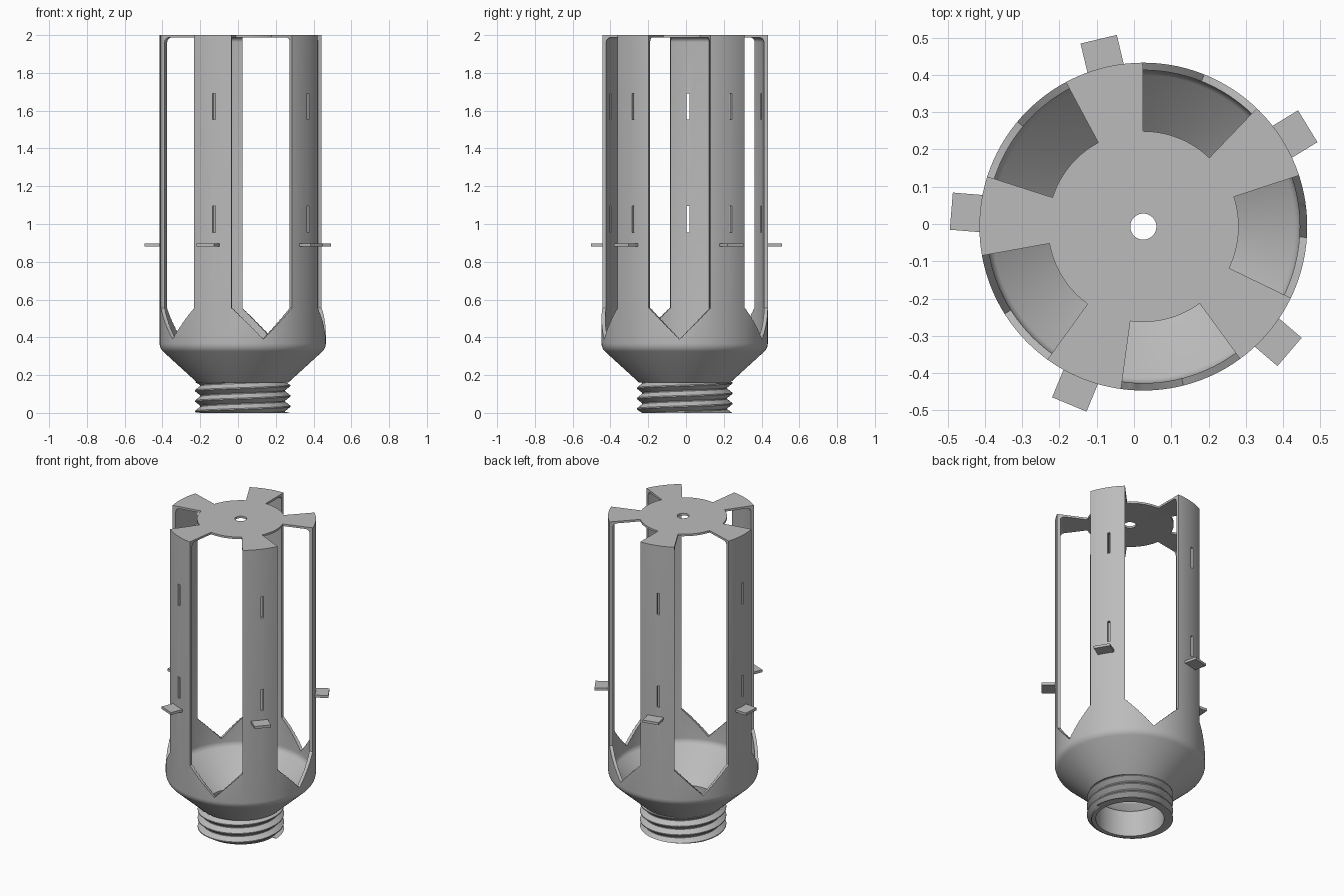
import bpy, bmesh, math
from mathutils import Matrix, Vector

cube = bpy.data.objects.get("Cube")
if cube:
    bpy.data.objects.remove(cube, do_unlink=True)

AXIS = Vector((0.025, -0.007, 0))
R, WALL = 0.44, 0.02
STEP = math.radians(72)
ARM, TAB, SLOT, GAP = (math.radians(a) for a in (32.2, 31.4, 33.6, 68.2))
GAP_HALF = math.radians(22)

grey = bpy.data.materials.new("plain grey")
grey.use_nodes = True
colour = (0.5, 0.5, 0.5, 1)
grey.diffuse_color = colour
grey.node_tree.nodes["Principled BSDF"].inputs["Base Color"].default_value = colour


def make(name, bm, helper=False):
    bmesh.ops.recalc_face_normals(bm, faces=bm.faces)
    mesh = bpy.data.meshes.new(name)
    bm.to_mesh(mesh)
    bm.free()
    ob = bpy.data.objects.new(name, mesh)
    ob.location = AXIS
    bpy.context.collection.objects.link(ob)
    mesh.materials.append(grey)
    ob.hide_render = helper
    return ob


def skin(bm, rings):
    """Bridge equal closed rings of points into a capped solid."""
    loops = [[bm.verts.new(p) for p in ring] for ring in rings]
    n = len(loops[0])
    for a, b in zip(loops, loops[1:]):
        for i in range(n):
            j = (i + 1) % n
            bm.faces.new((a[i], a[j], b[j], b[i]))
    bm.faces.new(loops[0])
    bm.faces.new(loops[-1])


def polar(r, a, z):
    return (r * math.cos(a), r * math.sin(a), z)


def box(bm, size, centre, angle):
    m = Matrix.Rotation(angle, 4, 'Z') @ Matrix.Translation(centre) @ Matrix.Diagonal((*size, 1))
    bmesh.ops.create_cube(bm, size=1, matrix=m)


def arc(cx, cz, r, start, end, n=5):
    angles = [math.radians(start + (end - start) * i / n) for i in range(n + 1)]
    return [(cx + r * math.cos(a), cz + r * math.sin(a)) for a in angles]


# Housing: hollow neck, funnel, tube and top plate turned from one profile
profile = [(0.2, 0), (0.225, 0), (0.225, 0.162), (0.243, 0.162)]
profile += arc(R - 0.06, 0.368, 0.06, -45, 0)
profile += [(R, 2), (0.035, 2), (0.035, 1.987)]
profile += arc(R - WALL - 0.025, 1.962, 0.025, 90, 0)
profile += arc(R - WALL - 0.045, 0.37, 0.045, 0, -45)
profile += [(0.2, 0.167)]
bm = bmesh.new()
verts = [bm.verts.new((r, 0, z)) for r, z in profile]
edges = [bm.edges.new((v, verts[i - 1])) for i, v in enumerate(verts)]
bmesh.ops.spin(bm, geom=verts + edges, cent=(0, 0, 0), axis=(0, 0, 1),
               angle=math.tau, steps=120, use_merge=True)
bmesh.ops.remove_doubles(bm, verts=bm.verts, dist=0.0001)
housing = make("housing", bm)

# Cutter for five window openings with V-shaped bottoms
bm = bmesh.new()
for k in range(5):
    rings = []
    for i in range(-8, 9):
        t = GAP_HALF * i / 8
        a = GAP + k * STEP + t
        z = 0.39 + 0.165 * abs(math.sin(t)) / math.sin(GAP_HALF)
        rings.append([polar(0.256, a, z), polar(0.6, a, z),
                      polar(0.6, a, 2.1), polar(0.256, a, 2.1)])
    skin(bm, rings)
windows = make("window_cutter", bm, True)

# Cutter for two narrow slots in each arm
bm = bmesh.new()
for k in range(5):
    for z in (1.025, 1.623):
        box(bm, (0.12, 0.017, 0.138), (R, 0, z), SLOT + k * STEP)
slots = make("slot_cutter", bm, True)

for cutter in (windows, slots):
    mod = housing.modifiers.new(cutter.name, 'BOOLEAN')
    mod.operation = 'DIFFERENCE'
    mod.solver = 'EXACT'
    mod.object = cutter
bpy.context.view_layer.update()
cut = bpy.data.meshes.new_from_object(housing.evaluated_get(bpy.context.evaluated_depsgraph_get()))
housing.modifiers.clear()
housing.data = cut
for cutter in (windows, slots):
    bpy.data.objects.remove(cutter, do_unlink=True)

# Screw thread wound round the neck
bm = bmesh.new()
pitch, per_turn = 0.055, 72
rings = []
for i in range(int(per_turn * 3.7)):
    a = math.tau * i / per_turn
    mid = pitch * i / per_turn - 0.02
    rings.append([polar(r, a, min(max(mid + dz, 0), 0.163))
                  for r, dz in ((0.215, -0.025), (0.225, -0.025), (0.2525, -0.003),
                                (0.2525, 0.003), (0.225, 0.025), (0.215, 0.025))])
skin(bm, rings)
thread = make("neck_thread", bm)

# Small flat tabs standing out from the arms
bm = bmesh.new()
for k in range(5):
    box(bm, (0.09, 0.1, 0.016), (0.472, 0, 0.888), TAB + k * STEP)
make("arm_tabs", bm)

# Smooth the round surfaces, keep corners sharp
bpy.ops.object.select_all(action='DESELECT')
for ob in (housing, thread):
    ob.select_set(True)
bpy.context.view_layer.objects.active = housing
bpy.ops.object.shade_smooth_by_angle(angle=math.radians(30))
